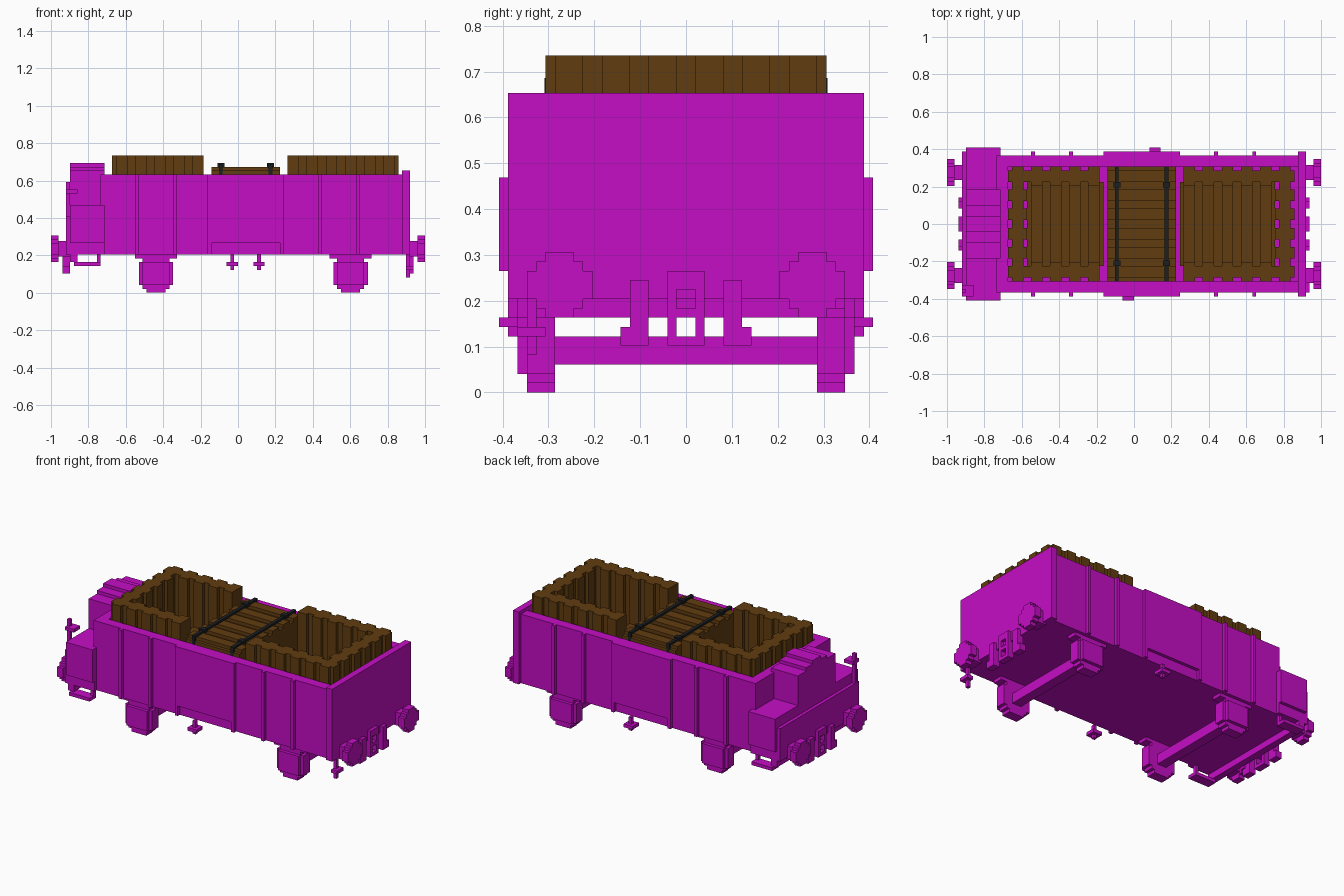
import bpy
import bmesh
from mathutils import Matrix, Vector

# The whole wagon sits on a cube lattice, 98 cells long
CELL = 2 / 98

default_cube = bpy.data.objects.get("Cube")
if default_cube:
    bpy.data.objects.remove(default_cube, do_unlink=True)


def make_material(name, red, green, blue):
    material = bpy.data.materials.new(name)
    material.use_nodes = True
    colour = (red, green, blue, 1)
    material.diffuse_color = colour
    material.node_tree.nodes["Principled BSDF"].inputs["Base Color"].default_value = colour
    return material


magenta = make_material("magenta paint", .56, .004, .56)
brown = make_material("brown timber", .12, .045, .005)
black = make_material("black strap", .012, .014, .016)


def build(name, material, boxes):
    """Join boxes, each given as x, y and z ranges in cells, into one flat-shaded object."""
    mesh_builder = bmesh.new()
    for x_range, y_range, z_range in boxes:
        ranges = (x_range, y_range, z_range)
        centre = Vector([sum(limits) / 2 * CELL for limits in ranges])
        size = Vector([abs(limits[1] - limits[0]) * CELL for limits in ranges])
        placement = Matrix.Translation(centre) @ Matrix.Diagonal(size).to_4x4()
        bmesh.ops.create_cube(mesh_builder, size=1, matrix=placement)
    mesh = bpy.data.meshes.new(name)
    mesh_builder.to_mesh(mesh)
    mesh_builder.free()
    mesh.materials.append(material)
    part = bpy.data.objects.new(name, mesh)
    bpy.context.scene.collection.objects.link(part)


def around(centre, half):
    return (centre - half, centre + half)


def flip(limits):
    return (-limits[1], -limits[0])


def both_sides(boxes):
    return boxes + [(x, flip(y), z) for x, y, z in boxes]


def both_ends(boxes):
    return boxes + [(flip(x), y, z) for x, y, z in boxes]


FLOOR, RIM = 10, 31
REAR, NOSE = -35, 43
full_width = around(0, 18)
wide = around(0, 19)

# Open wagon body
build("wagon_floor", magenta, [((REAR, NOSE), full_width, (FLOOR, FLOOR + 2))])
build("side_walls", magenta, both_sides([((REAR, NOSE), (15, 18), (FLOOR, RIM))]))
build("front_end_wall", magenta, [((NOSE, NOSE + 2), wide, (FLOOR, RIM + 1))])
build("rear_end_wall", magenta, [((REAR - 1, REAR + 2), full_width, (FLOOR, RIM))])
build("side_ribs", magenta, both_sides(
    [((x, x + 1), (18, 19), (FLOOR, RIM)) for x in (-27, -17, 21, 31)]))
build("side_doors", magenta, both_sides(
    [((-8, 12), (18, 19), (13, RIM))]
    + [((x, x + 1), (18, 19), (FLOOR, 13)) for x in (-8, 11)]))

# Brake platform with a stepped housing
platform = (-44, REAR)
build("brake_platform", magenta, [
    (platform, wide, (FLOOR, 13)),
    (platform, around(0, 20), (13, 23)),
    ((-45, -44), wide, (FLOOR, 20)),
    ((-44, -42), wide, (8, FLOOR)),
])
build("brake_housing", magenta, [
    (platform, around(0, half), (23, top))
    for half, top in ((9, 32), (5, 33), (2, 34))
])
build("brake_lever", magenta, [
    ((-45, -44), (-18, -17), (20, 29)),
    ((-45, -42), (-19, -16), (26, 27)),
])
build("platform_steps", magenta, both_sides([
    ((-43, -36), (17, 20), (7, 8)),
    ((-43, -42), (17, 18), (8, FLOOR)),
    ((-37, -36), (17, 18), (8, FLOOR)),
]))


# Sprung buffers with stepped round heads
def buffer(y):
    z = 11.5
    boxes = [((44, 47), around(y, 2), around(z, 2))]
    for half_wide, half_tall in ((1.5, 3.5), (2.5, 2.5), (3.5, 1.5)):
        boxes.append(((47, 49), around(y, half_wide), around(z, half_tall)))
    return boxes


build("buffers", magenta, both_ends(both_sides(buffer(13.5))))

# Coupling loop and brake hoses
end_depth = (44, 46)
build("coupling_loops", magenta, both_ends([
    (end_depth, around(0, 2), (11, 13)),
    (end_depth, around(0, 2), (8, 9)),
    (end_depth, around(0, 1), (5, 6)),
] + both_sides([(end_depth, (1, 2), (5, 11))])))
build("brake_hoses", magenta, both_ends(both_sides([
    (end_depth, (4, 6), (5, 12)),
    (end_depth, (6, 7), (5, 7)),
])))
build("end_lever", magenta, [
    ((44, 45), (-17, -16), (4, FLOOR)),
    ((44, 46), (-18, -15), (6, 7)),
])


# Wheel blocks, springs and axles
def wheel(x):
    layers = ((0, 1, 2.5), (1, 2, 3.5), (2, 8, 4.5), (8, 9, 3.5), (9, FLOOR, 5.5))
    boxes = [(around(x, half), (14, 17), (low, high)) for low, high, half in layers]
    boxes.append((around(x, 3.5), (17, 18), (2, 8)))
    return both_sides(boxes)


for label, x in (("rear", -21.5), ("front", 29.5)):
    build(label + "_wheels", magenta, wheel(x))
    build(label + "_axle", magenta, [(around(x, 1.5), around(0, 14), (3, 6))])

# Small release handles below the sides
for label, x, side in (("right", -1.5, -1), ("left", 5.5, 1)):
    y = 18.5 * side
    build(label + "_release_handle", magenta, [
        (around(x, .5), around(y, .5), (6, FLOOR)),
        (around(x, 1.5), around(y, 1.5), (7, 8)),
    ])


# Upright timber cribs, open toward the middle of the wagon
def crib(start, end, closed_end):
    tall = (12, 36)
    inset = 1
    boxes = both_sides([((start + inset, end - inset), (11, 14), tall)])
    for x in range(start + inset, end - 2, 5):
        boxes += both_sides([((x, x + 3), (10, 15), tall)])
    wall = (start, start + 5) if closed_end < 0 else (end - 5, end)
    boxes.append(((wall[0] + inset, wall[1] - inset), around(0, 14), tall))
    for y in range(-14, 14, 5):
        boxes.append((wall, (y, y + 3), tall))
    # Lying timbers at the bottom of the crib
    inner = (start + 5, end) if closed_end < 0 else (start, end - 5)
    boxes.append((inner, around(0, 11), (12, 21)))
    for x in range(inner[0] + 1, inner[1] - 2, 5):
        boxes.append(((x, x + 3), around(0, 10), (21, 22)))
    return boxes


build("rear_timber_crib", brown, crib(-33, -8, -1))
build("front_timber_crib", brown, crib(12, 42, 1))

# Stacked boards held by two straps
stack = (-7, 11)
boards = [(stack, around(0, 15), (12, 32))]
boards += [(stack, (y, y + 3), (32, 33)) for y in range(-14, 14, 5)]
build("board_stack", brown, boards)
for label, x in (("rear", -4.5), ("front", 8.5)):
    strap = around(x, .5)
    build(label + "_strap", black, [(strap, around(0, 15), (33, 33.6))] + both_sides([
        (strap, (14.6, 15.1), (RIM, 33.6)),
        (around(x, .9), (9.5, 11), (33, 34)),
    ]))
